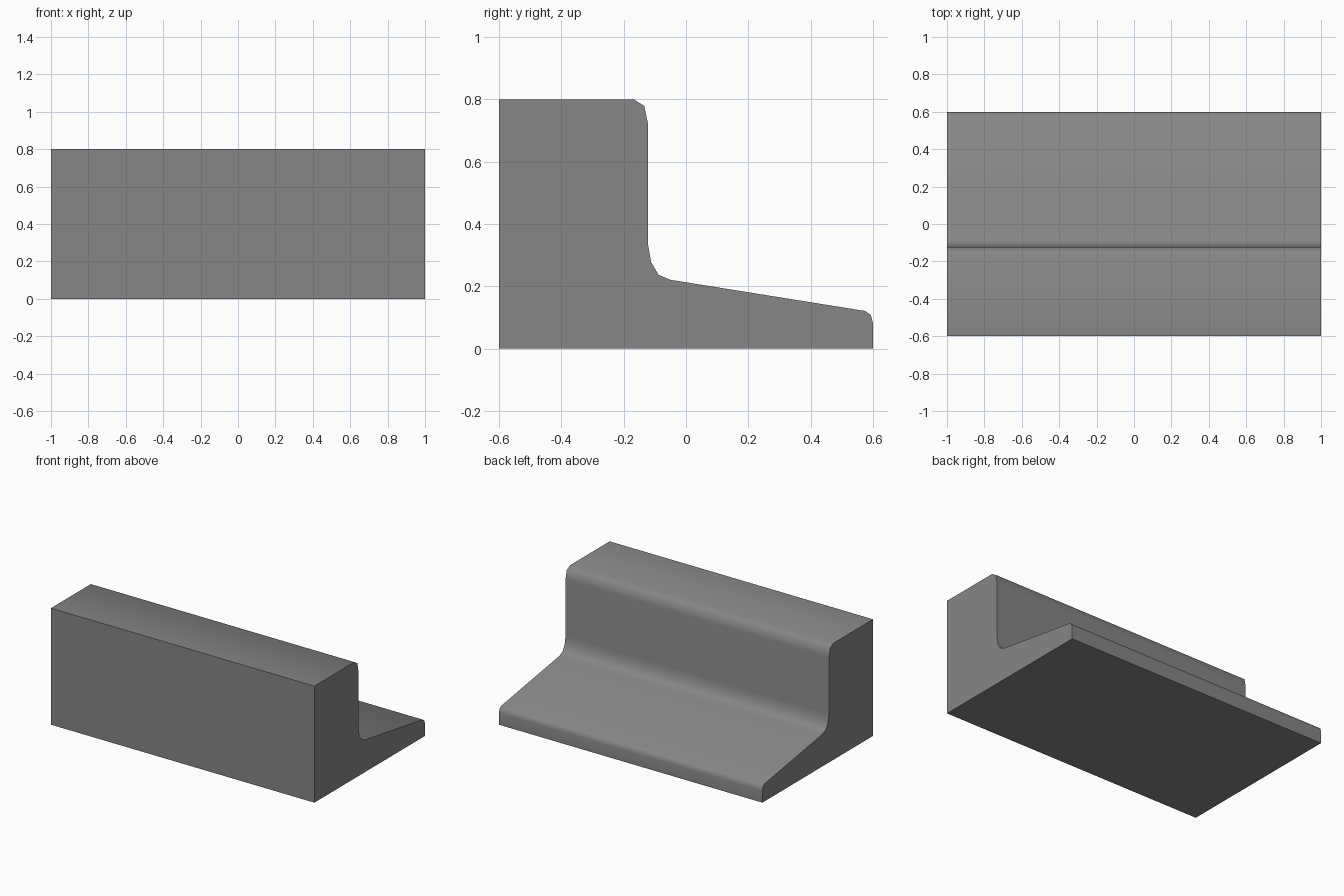
import bpy, bmesh, math

if "Cube" in bpy.data.objects:
    bpy.data.objects.remove(bpy.data.objects["Cube"])

# Plain grey material
grey = bpy.data.materials.new("concrete grey")
grey.diffuse_color = (0.24, 0.24, 0.24, 1.0)
grey.use_nodes = True
grey.node_tree.nodes["Principled BSDF"].inputs["Base Color"].default_value = grey.diffuse_color

# Cross-section in (y, z): tall block, rounded step, sloping ledge
profile = [
    (-0.6, 0.0), (0.6, 0.0),
    (0.6, 0.08), (0.593, 0.108), (0.575, 0.121),       # rounded ledge nose
    (-0.05, 0.221), (-0.088, 0.237), (-0.112, 0.278),  # hollow at foot of wall
    (-0.122, 0.336),
    (-0.122, 0.722), (-0.134, 0.779), (-0.168, 0.8),   # rounded top edge
    (-0.6, 0.8),
]

# Extrude the section along x
bm = bmesh.new()
section = bm.faces.new([bm.verts.new((-1.0, y, z)) for y, z in profile])
ext = bmesh.ops.extrude_face_region(bm, geom=[section], use_keep_orig=True)
moved = [g for g in ext["geom"] if isinstance(g, bmesh.types.BMVert)]
bmesh.ops.translate(bm, vec=(2.0, 0, 0), verts=moved)
bmesh.ops.recalc_face_normals(bm, faces=bm.faces)

mesh = bpy.data.meshes.new("kerb_block")
bm.to_mesh(mesh)
bm.free()
mesh.materials.append(grey)
kerb = bpy.data.objects.new("kerb_block", mesh)
bpy.context.collection.objects.link(kerb)

# Smooth the rounded edges, keep the square corners sharp
bpy.context.view_layer.objects.active = kerb
kerb.select_set(True)
bpy.ops.object.shade_smooth_by_angle(angle=math.radians(60))
